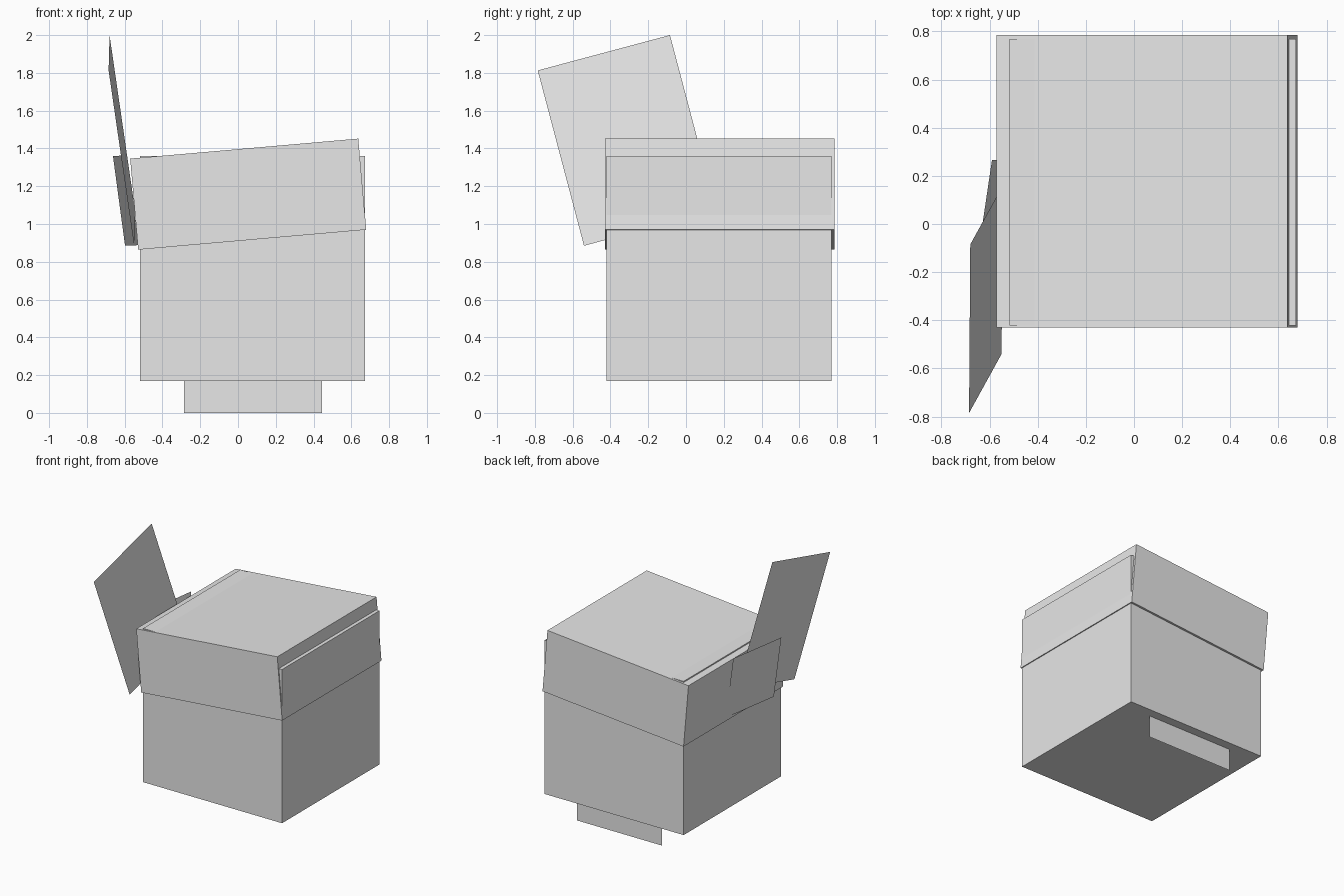
import bpy
import math
from mathutils import Vector

cube = bpy.data.objects.get("Cube")
if cube:
    bpy.data.objects.remove(cube, do_unlink=True)

# One plain grey for everything
grey = bpy.data.materials.new("light_grey")
grey.use_nodes = True
grey.diffuse_color = (0.8, 0.8, 0.8, 1)
grey.node_tree.nodes["Principled BSDF"].inputs["Base Color"].default_value = (0.8, 0.8, 0.8, 1)


def box(name, center, size, tilt=0):
    bpy.ops.mesh.primitive_cube_add(size=1, location=center, rotation=(0, math.radians(tilt), 0))
    obj = bpy.context.object
    obj.name = name
    obj.scale = size
    obj.data.materials.append(grey)
    return obj


def sheet(name, corner, along, up):
    """Thin flat panel spanned by two edge vectors from a lower corner."""
    c, a, u = Vector(corner), Vector(along), Vector(up)
    mesh = bpy.data.meshes.new(name)
    mesh.from_pydata([c, c + a, c + a + u, c + u], [], [(0, 1, 2, 3)])
    mesh.materials.append(grey)
    obj = bpy.data.objects.new(name, mesh)
    bpy.context.collection.objects.link(obj)
    return obj


# Main box and its tilted lid
box("box_body", (0.077, 0.174, 0.765), (1.19, 1.19, 1.19))
box("tilted_lid", (0.054, 0.178, 1.158), (1.212, 1.214, 0.484), tilt=-5)

# Upright panel below the back edge
sheet("lower_panel", (-0.285, 0.70, 0), (0.73, 0, 0), (0, 0, 0.18))

# Leaning panels on the right-hand side
sheet("tall_side_panel", (-0.55, -0.54, 0.885), (0.005, 0.70, 0.187), (-0.135, -0.245, 0.928))
sheet("short_side_panel", (-0.598, -0.22, 0.885), (0.072, 0.485, 0.003), (-0.064, 0, 0.475))
